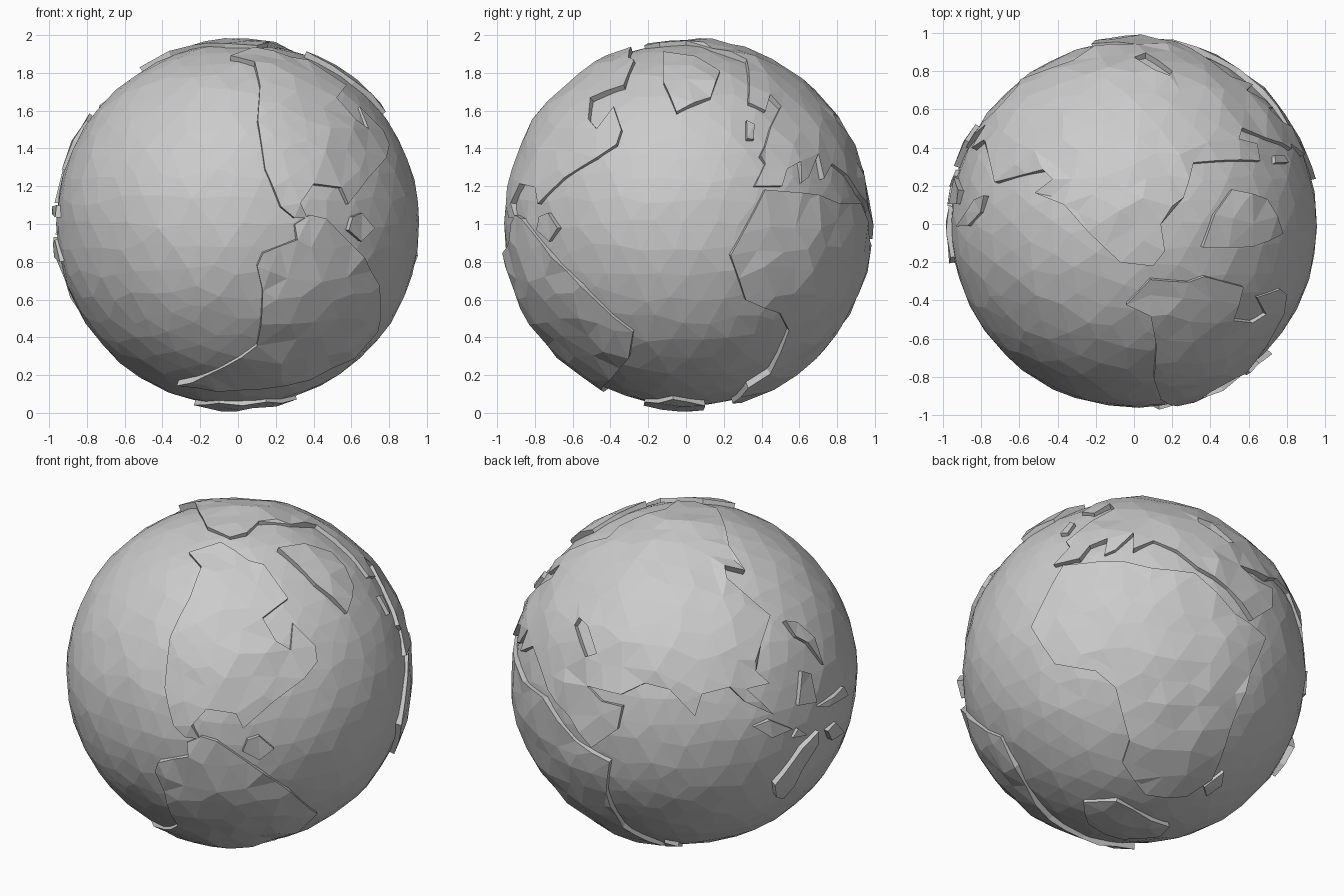
import bpy, bmesh, random
from math import sin, cos, acos, radians
from mathutils import Vector
from mathutils.geometry import delaunay_2d_cdt

if "Cube" in bpy.data.objects:
    bpy.data.objects.remove(bpy.data.objects["Cube"])

random.seed(4)
SEA, LAND, FOOT = 0.962, 0.984, 0.93
CENTRE = Vector((0, 0, 0.998))

# Viewing directions used to draw coastlines: azimuth, elevation, centre, scale
VIEWS = {
    "front": (0, 0, 0, 1, 1, 1), "right": (90, 0, 0, 1, 1, 1),
    "top": (0, 90, 0, 0, 1, 1), "bottom": (0, -90, 0, 0, 1, -1),
    "west": (37, 26, 242, 673, 180, -1), "east": (217, 29, 682, 670, 180, -1),
    "south": (143, -30, 1131, 672, 180, -1),
}


def on_sphere(view, a, b):
    """Project a drawn point onto the unit sphere."""
    az, el, cx, cy, s, flip = VIEWS[view]
    az, el = radians(az), radians(el)
    f = Vector((sin(az) * cos(el), -cos(az) * cos(el), sin(el)))
    r = Vector((cos(az), sin(az), 0))
    u, v = (a - cx) / s / 0.975, flip * (b - cy) / s / 0.975
    w = max(0, 1 - u * u - v * v) ** 0.5
    return (r * u + f.cross(r) * v + f * w).normalized()


def outline(parts):
    """Join drawn parts into one loop and split its long edges."""
    pts = [on_sphere(v, a, b) for v, seg in parts for a, b in seg]
    out = []
    for p, q in zip(pts, pts[1:] + pts[:1]):
        n = max(1, round((q - p).length / 0.13))
        out += [p.lerp(q, i / n).normalized() for i in range(n)]
    return out


def inside(p, loops):
    hit = False
    for loop in loops:
        for a, b in zip(loop, loop[1:] + loop[:1]):
            if (a.y > p.y) != (b.y > p.y) and p.x < (b.x - a.x) * (p.y - a.y) / (b.y - a.y) + a.x:
                hit = not hit
    return hit


def finish(bm, name):
    bmesh.ops.recalc_face_normals(bm, faces=bm.faces)
    me = bpy.data.meshes.new(name)
    bm.to_mesh(me)
    bm.free()
    ob = bpy.data.objects.new(name, me)
    ob.location = CENTRE
    bpy.context.collection.objects.link(ob)


# Ocean: irregular faceted ball
bm = bmesh.new()
bmesh.ops.create_icosphere(bm, subdivisions=4, radius=1)
for v in bm.verts:
    v.co = (v.co + Vector([random.uniform(-0.03, 0.03) for _ in range(3)])).normalized()
grid = [v.co.copy() for v in bm.verts]
for v in bm.verts:
    v.co *= SEA + random.uniform(-0.004, 0.004)
finish(bm, "ocean")


def land(name, *shapes):
    """Raised plate with a coastal wall; later shapes are inland seas."""
    loops3 = [outline(s) for s in shapes]
    c = sum(loops3[0], Vector()).normalized()
    e1 = c.orthogonal().normalized()
    e2 = c.cross(e1)

    def flat(p):
        t = p - c * p.dot(c)
        return Vector((t.dot(e1), t.dot(e2))).normalized() * acos(max(-1, min(1, p.dot(c))))

    def lift(q):
        d = q.length
        k = sin(d) / d if d > 1e-6 else 1
        return c * cos(d) + (e1 * q.x + e2 * q.y) * k

    loops = [[flat(p) for p in lp] for lp in loops3]
    coast = [p for lp in loops3 for p in lp]
    verts, edges = [], []
    for lp in loops:
        n, k = len(verts), len(lp)
        verts += lp
        edges += [(n + i, n + (i + 1) % k) for i in range(k)]
    verts += [flat(g) for g in grid if inside(flat(g), loops)
              and min((g - p).length for p in coast) > 0.06]
    vs, _, fs, *_ = delaunay_2d_cdt(verts, edges, [], 0, 1e-5)
    bm = bmesh.new()
    bv = [bm.verts.new(lift(q) * (LAND + random.uniform(-0.008, 0.012))) for q in vs]
    for f in fs:
        if inside(sum((vs[i] for i in f), Vector((0, 0))) / len(f), loops):
            bm.faces.new([bv[i] for i in f])
    bmesh.ops.delete(bm, geom=[v for v in bm.verts if not v.link_faces], context="VERTS")
    rim = [e for e in bm.edges if e.is_boundary]
    wall = bmesh.ops.extrude_edge_only(bm, edges=rim)["geom"]
    for v in wall:
        if isinstance(v, bmesh.types.BMVert):
            v.co = v.co.normalized() * FOOT
    finish(bm, name)


# Large continents
land("eurasia", [
    ("right", [(.33, 1.64), (.42, 1.6), (.44, 1.68), (.5, 1.62), (.45, 1.52), (.42, 1.42),
               (.39, 1.36), (.42, 1.32), (.36, 1.2), (.5, 1.2), (.53, 1.29), (.6, 1.33),
               (.61, 1.22), (.65, 1.25), (.69, 1.37), (.72, 1.24), (.77, 1.32), (.85, 1.26)]),
    ("east", [(540, 693), (560, 720), (583, 752), (608, 736), (613, 714), (592, 708), (578, 692),
              (612, 702), (635, 692), (660, 699), (685, 726), (692, 704), (720, 697), (736, 712),
              (765, 724), (737, 699), (760, 693), (747, 681), (752, 655), (762, 625)]),
    ("top", [(-.47, .28), (-.42, .23), (-.51, .16), (-.36, .1), (-.24, -.04), (-.07, -.2), (.1, -.22),
             (.16, -.14), (.14, 0), (.26, .14), (.31, .32)])],
    [("east", [(568, 630), (573, 623), (581, 632), (588, 660), (578, 663)])])
land("africa", [("south", [
    (1052, 567), (1110, 562), (1140, 568), (1183, 572), (1225, 610), (1256, 634), (1241, 670),
    (1222, 725), (1206, 778), (1182, 796), (1140, 794), (1115, 762), (1121, 740), (1105, 688),
    (1085, 672), (1045, 666), (1022, 630)])])
land("north_america", [("west", [
    (191, 555), (223, 545), (250, 563), (265, 568), (288, 603), (262, 622), (275, 645), (290, 654),
    (293, 627), (315, 650), (317, 666), (303, 683), (272, 706), (241, 732), (234, 717), (205, 712),
    (190, 728), (197, 742), (184, 740), (172, 728), (163, 690), (170, 640), (190, 600), (203, 570)])])
land("south_america", [
    ("front", [(.3, 1.0), (.31, .92), (.13, .85), (.1, .78), (.13, .65), (.12, .48), (.1, .36),
               (-.32, .16)]),
    ("right", [(-.45, .12), (-.43, .16), (-.3, .3), (-.28, .43), (-.55, .68), (-.7, .83)]),
    ("front", [(.46, 1.03), (.38, 1.05)])])
land("antarctica", [("bottom", [
    (.31, -.07), (.21, .1), (.1, .1), (-.19, .08), (-.23, -.05), (-.1, -.22), (.15, -.22)])])
land("australia", [("east", [
    (765, 790), (775, 779), (793, 755), (811, 738), (809, 750), (795, 776), (775, 803), (767, 801)])])
land("greenland", [("right", [
    (-.12, 1.9), (.05, 1.88), (.18, 1.81), (.13, 1.67), (-.05, 1.59), (-.12, 1.75)])])

# Smaller islands
ISLANDS = {
    "gulf_island": ("front", [(.58, .97), (.6, 1.04), (.65, 1.06), (.71, .98), (.65, .91)]),
    "channel_island": ("right", [(.32, 1.45), (.32, 1.55), (.36, 1.53), (.36, 1.45)]),
    "cape_island": ("south", [(1199, 785), (1219, 770), (1217, 783), (1203, 795)]),
    "pacific_arc": ("east", [(777, 630), (791, 630), (808, 645), (817, 672), (800, 651), (788, 645)]),
    "reef_north": ("east", [(793, 680), (804, 682), (809, 710), (790, 714)]),
    "reef_west": ("east", [(744, 736), (760, 729), (783, 737), (762, 746)]),
    "reef_middle": ("east", [(785, 746), (790, 737), (798, 742)]),
    "reef_east": ("east", [(811, 714), (838, 692), (841, 700), (820, 714)]),
    "reef_south": ("east", [(820, 737), (830, 728), (838, 736), (824, 745)]),
}
for name, shape in ISLANDS.items():
    land(name, [shape])
